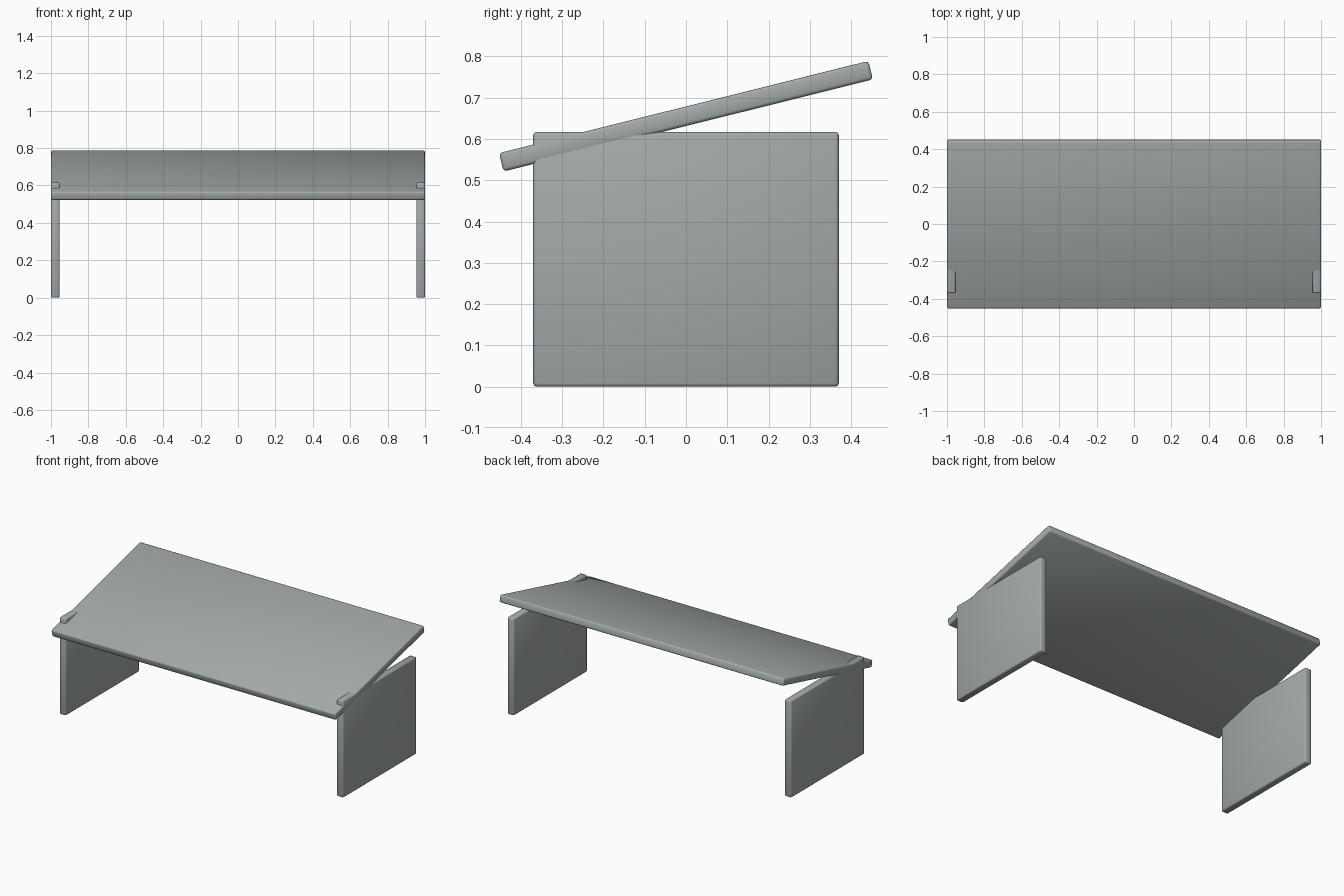
import bpy
import math

if "Cube" in bpy.data.objects:
    bpy.data.objects.remove(bpy.data.objects["Cube"])

# Dark cool grey finish shared by all boards
finish = bpy.data.materials.new("grey_finish")
finish.diffuse_color = (0.37, 0.40, 0.40, 1.0)
finish.use_nodes = True
finish.node_tree.nodes["Principled BSDF"].inputs["Base Color"].default_value = finish.diffuse_color


def board(name, size, location, tilt=0.0):
    """Box with softly rounded, smooth-shaded edges."""
    bpy.ops.mesh.primitive_cube_add(size=1, location=location)
    obj = bpy.context.object
    obj.name = name
    obj.scale = size
    bpy.ops.object.transform_apply(location=False, rotation=False, scale=True)
    obj.rotation_euler.x = tilt
    bpy.ops.object.shade_smooth()
    bevel = obj.modifiers.new("rounded_edges", "BEVEL")
    bevel.width = 0.008
    bevel.segments = 2
    obj.data.materials.append(finish)
    return obj


THICK = 0.046
LEG_H = 0.617

# Sloping desktop, low at the front
board("desktop", (2.0, 0.922, THICK), (0, 0, 0.655), math.radians(14))

# Upright side panels, flush with the desktop ends
for side, label in ((-1, "left"), (1, "right")):
    board(f"{label}_side_panel", (THICK, 0.74, LEG_H),
          (side * (1.0 - THICK / 2), 0, LEG_H / 2))
